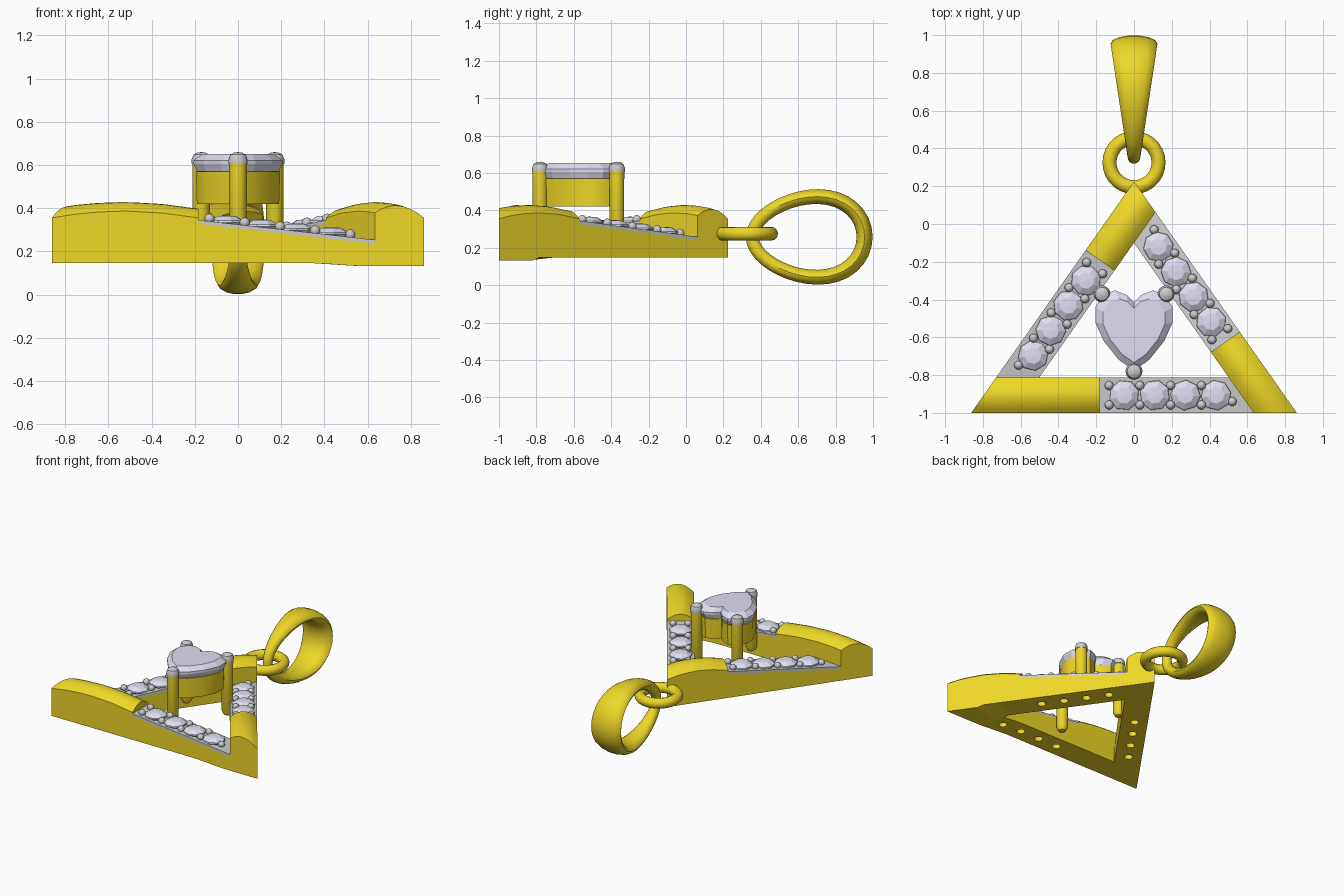
import bpy, bmesh, math
from mathutils import Vector

if "Cube" in bpy.data.objects:
    bpy.data.objects.remove(bpy.data.objects["Cube"])


def material(name, rgb):
    m = bpy.data.materials.new(name)
    m.diffuse_color = (*rgb, 1)
    m.use_nodes = True
    m.node_tree.nodes["Principled BSDF"].inputs["Base Color"].default_value = m.diffuse_color
    return m


GOLD = material("gold", (0.85, 0.68, 0.02))
GEM = material("gem", (0.74, 0.73, 0.88))
METAL = material("pale_metal", (0.55, 0.55, 0.54))


def finish(name, bm, mat, smooth=True):
    bmesh.ops.remove_doubles(bm, verts=bm.verts, dist=0.0005)
    bmesh.ops.recalc_face_normals(bm, faces=bm.faces)
    me = bpy.data.meshes.new(name)
    bm.to_mesh(me)
    bm.free()
    ob = bpy.data.objects.new(name, me)
    bpy.context.collection.objects.link(ob)
    me.materials.append(mat)
    bpy.ops.object.select_all(action='DESELECT')
    ob.select_set(True)
    bpy.context.view_layer.objects.active = ob
    if smooth:
        bpy.ops.object.shade_smooth_by_angle(angle=math.radians(35))
    return ob


def loft(bm, rings, closed=False):
    """Skin a list of equal-length point loops; caps the ends unless closed."""
    vs = [[bm.verts.new(p) for p in r] for r in rings]
    n = len(vs[0])
    for a, b in zip(vs, vs[1:] + vs[:1] if closed else vs[1:]):
        for i in range(n):
            j = (i + 1) % n
            bm.faces.new((a[i], a[j], b[j], b[i]))
    if not closed:
        bm.faces.new(vs[0])
        bm.faces.new(vs[-1])


def circle(x, y, z, r, n, turn=0.0):
    return [Vector((x + r * math.cos(turn + math.tau * i / n),
                    y + r * math.sin(turn + math.tau * i / n), z)) for i in range(n)]


def turned(bm, x, y, profile, n, turn=0.0):
    """Round part from (radius, height) pairs."""
    loft(bm, [circle(x, y, z, max(r, 0.0001), n, turn) for r, z in profile])


def bead(bm, x, y, z, r):
    prof = [(r * math.sin(a), z - r * math.cos(a)) for a in [math.pi * k / 6 for k in range(7)]]
    turned(bm, x, y, prof, 10)


def interp(t, pts):
    for (a, za), (b, zb) in zip(pts, pts[1:]):
        if t <= b:
            return za + (zb - za) * (t - a) / (b - a)
    return pts[-1][1]


# Triangular frame: three bars in a pinwheel
W = 0.187
LEFT, RIGHT, APEX = Vector((-0.862, -1.0)), Vector((0.862, -1.0)), Vector((0, 0.225))
BASE_A = math.atan2(APEX.y - LEFT.y, RIGHT.x)
APEX_A = math.pi - 2 * BASE_A


def underside(p):
    k = min(max((p.x - 0.3) / 0.3, 0), 1) if p.y < -0.8 else 0
    return 0.147 - 0.015 * k * k * (3 - 2 * k)


def bar(name, p0, p1, a0, a1, s0):
    length = (p1 - p0).length
    d = (p1 - p0) / length
    nrm = Vector((-d.y, d.x))
    if nrm.dot(Vector((0, -0.57)) - p0) < 0:
        nrm = -nrm

    def at(s, v):
        return p0 + d * s + nrm * v

    start = lambda v: v / math.tan(a0)
    split = lambda v: s0
    end = lambda v: length - W / math.sin(a1) - v / math.tan(a1)
    gold_z = lambda s, u: (interp(s / s0, [(0, .355), (.15, .372), (.3, .382), (.5, .387), (.75, .378), (1, .355)])
                           + 0.042 * (1 - (2 * u - 1) ** 2))
    pave_z = lambda s, u=0: 0.345 - 0.112 * (s - s0)

    def slab(part, f0, f1, top, bottom, mat, ns, nv):
        bm = bmesh.new()
        rings = []
        for i in range(ns + 1):
            ring = []
            for j in range(nv + 1):
                v = W * j / nv
                s = f0(v) + (f1(v) - f0(v)) * i / ns
                p = at(s, v)
                if j == 0:
                    ring.append(Vector((p.x, p.y, bottom(p, s))))
                ring.append(Vector((p.x, p.y, top(s, j / nv))))
                if j == nv:
                    ring.append(Vector((p.x, p.y, bottom(p, s))))
            rings.append(ring)
        loft(bm, rings)
        return finish(part, bm, mat)

    slab(name + "_gold_cap", start, split, gold_z, lambda p, s: underside(p), GOLD, 12, 8)
    base = slab(name + "_pave_base", split, end, lambda s, u: pave_z(s) - 0.018,
                lambda p, s: underside(p), GOLD, 8, 1)
    slab(name + "_pave_plate", split, end, pave_z, lambda p, s: pave_z(s) - 0.018, METAL, 4, 1)

    # Pave stones, bead prongs and the drilled holes beneath the stones
    stones, beads, holes = bmesh.new(), bmesh.new(), bmesh.new()
    for k in range(4):
        s = s0 + 0.13 + 0.162 * k
        p, z = at(s, W / 2), pave_z(s)
        turned(stones, p.x, p.y, [(0.0, z - 0.10), (0.081, z + 0.004), (0.079, z + 0.012),
                                  (0.045, z + 0.033), (0.0, z + 0.036)], 8, 0.3 + k)
        turned(holes, p.x, p.y, [(0.03, 0.05), (0.03, 0.45)], 12)
    for k in range(5):
        s = s0 + 0.05 + 0.163 * k
        for v in ((0.042, 0.145) if k < 4 else (0.06,)):
            p = at(s, v)
            bead(beads, p.x, p.y, pave_z(s) + 0.012, 0.024)
    finish(name + "_pave_stones", stones, GEM, False)
    finish(name + "_pave_beads", beads, METAL)
    cutter = finish("hole_cutter", holes, GOLD, False)
    cutter.hide_render = True
    mod = base.modifiers.new("holes", 'BOOLEAN')
    mod.object, mod.solver = cutter, 'EXACT'
    bpy.context.view_layer.objects.active = base
    bpy.ops.object.modifier_apply(modifier=mod.name)
    bpy.data.objects.remove(cutter)


bar("front_bar", LEFT, RIGHT, BASE_A, BASE_A, 0.68)
bar("right_bar", RIGHT, APEX, BASE_A, APEX_A, 0.525)
bar("left_bar", APEX, LEFT, APEX_A, BASE_A, 0.445)

# Heart centre stone and its collar
half = [(0, -.415), (.04, -.375), (.1, -.352), (.16, -.37), (.205, -.44),
        (.205, -.52), (.16, -.62), (.08, -.72), (0, -.775)]
outline = half + [(-x, y) for x, y in reversed(half[1:-1])]


def heart(scale, z):
    return [Vector((x * scale, -0.565 + (y + 0.565) * scale, z)) for x, y in outline]


bm = bmesh.new()
loft(bm, [heart(s, z) for s, z in [(0.001, 0.44), (0.93, 0.572), (1, 0.605), (1, 0.622), (0.8, 0.652)]])
finish("heart_stone", bm, GEM, False)
bm = bmesh.new()
loft(bm, [heart(0.93, 0.42), heart(0.95, 0.57), heart(0.84, 0.57), heart(0.78, 0.42)], closed=True)
finish("heart_collar", bm, GOLD)

# Prongs holding the heart, with pale tips
posts, tips = bmesh.new(), bmesh.new()
for x, y in ((-0.17, -0.37), (0.17, -0.37), (0, -0.78)):
    turned(posts, x, y, [(0.0, 0.19), (0.025, 0.197), (0.04, 0.225), (0.041, 0.615)], 14)
    turned(tips, x, y, [(0.044, 0.605), (0.045, 0.625), (0.036, 0.648), (0.02, 0.657), (0.0, 0.66)], 14)
finish("prongs", posts, GOLD)
finish("prong_tips", tips, METAL)

# Jump ring
bm = bmesh.new()
rings = []
for i in range(28):
    a = math.tau * i / 28
    rings.append([Vector(((0.13 + 0.037 * math.cos(b)) * math.cos(a),
                          0.325 + (0.13 + 0.037 * math.cos(b)) * math.sin(a),
                          0.275 + 0.037 * math.sin(b))) for b in [math.tau * j / 12 for j in range(12)]])
loft(bm, rings, closed=True)
finish("jump_ring", bm, GOLD)


# Tapered egg-shaped bail
def egg(t):
    return Vector((0, 0.655 + 0.30 * math.cos(t), 0.258 + 0.213 * math.sin(t) * (1 + 0.16 * math.cos(t))))


bm = bmesh.new()
rings = []
for i in range(36):
    t = math.tau * i / 36
    tan = (egg(t + 0.01) - egg(t - 0.01)).normalized()
    out = Vector((0, tan.z, -tan.y))
    w = (1 + math.cos(t)) / 2
    hw, th = 0.034 + 0.09 * w, 0.036 + 0.008 * w
    rings.append([egg(t) + Vector((hw * math.cos(b), 0, 0)) + out * th * math.sin(b)
                  for b in [math.tau * j / 14 for j in range(14)]])
loft(bm, rings, closed=True)
finish("bail", bm, GOLD)
